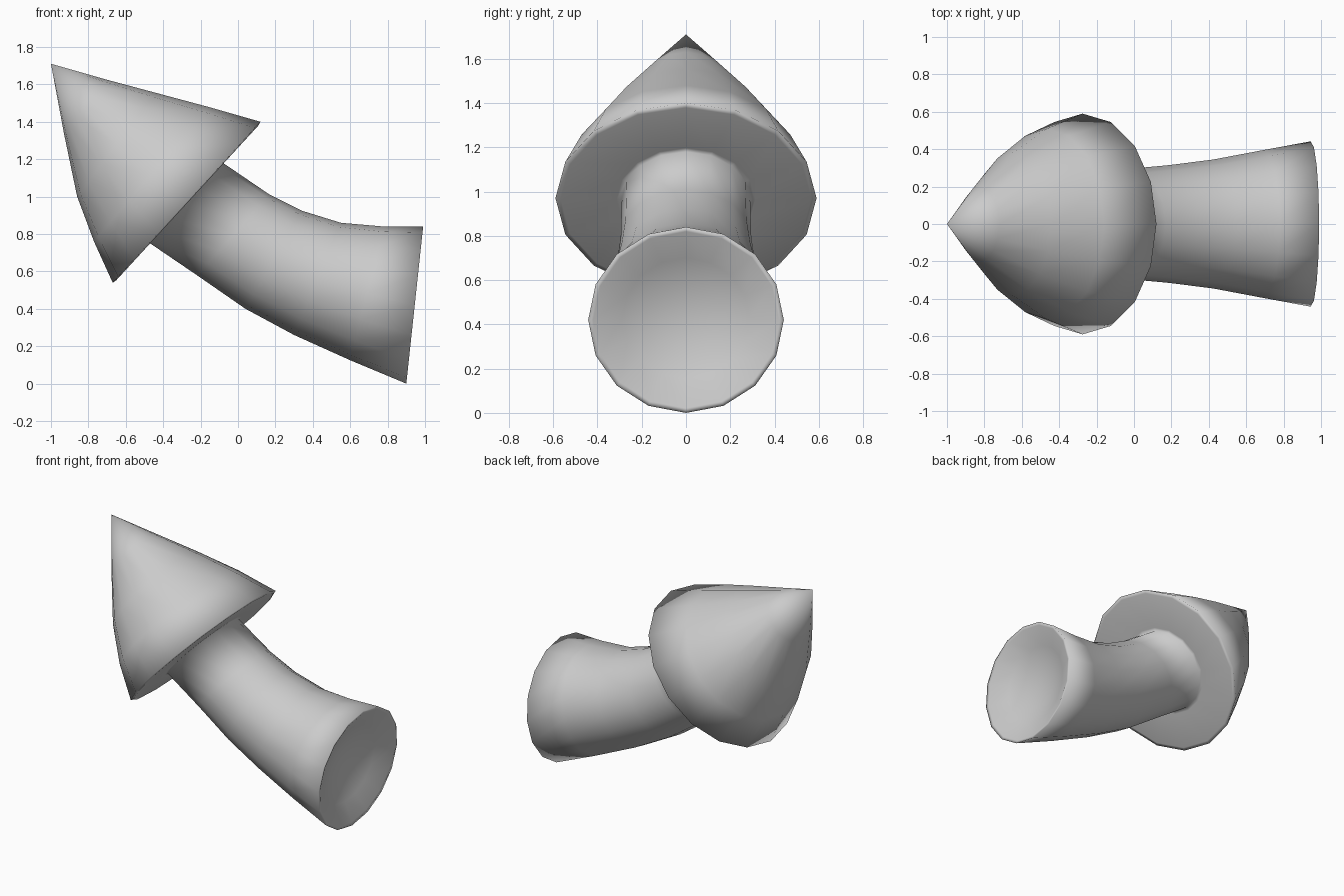
import bpy
import bmesh
import math
from mathutils import Vector

SIDES = 16

if "Cube" in bpy.data.objects:
    bpy.data.objects.remove(bpy.data.objects["Cube"], do_unlink=True)


def make_material(name, color):
    material = bpy.data.materials.new(name)
    material.use_nodes = True
    material.diffuse_color = color
    material.node_tree.nodes["Principled BSDF"].inputs["Base Color"].default_value = color
    return material


def section(top, bottom, half_width):
    """Elliptical section, given as its centre, upright half axis and side half axis."""
    top = Vector((top[0], 0, top[1]))
    bottom = Vector((bottom[0], 0, bottom[1]))
    return (top + bottom) / 2, (top - bottom) / 2, Vector((0, half_width, 0))


def scaled(base, factor, offset=Vector()):
    """Concentric copy of a section, optionally moved."""
    centre, upright, side = base
    return centre + offset, upright * factor, side * factor


def add_ring(bm, ring):
    centre, upright, side = ring
    angles = [math.tau * i / SIDES for i in range(SIDES)]
    return [bm.verts.new(centre + upright * math.cos(a) + side * math.sin(a)) for a in angles]


def loft(name, start, rings, end, material):
    """Skin the rings in order and close both ends with a point."""
    bm = bmesh.new()
    loops = [add_ring(bm, ring) for ring in rings]
    first, last = bm.verts.new(start), bm.verts.new(end)
    for i in range(SIDES):
        j = (i + 1) % SIDES
        bm.faces.new((first, loops[0][i], loops[0][j]))
        bm.faces.new((last, loops[-1][j], loops[-1][i]))
        for a, b in zip(loops, loops[1:]):
            bm.faces.new((a[i], b[i], b[j], a[j]))
    bmesh.ops.recalc_face_normals(bm, faces=bm.faces)
    for face in bm.faces:
        face.smooth = True
    mesh = bpy.data.meshes.new(name)
    bm.to_mesh(mesh)
    bm.free()
    mesh.materials.append(material)
    obj = bpy.data.objects.new(name, mesh)
    bpy.context.collection.objects.link(obj)
    return obj


# Arrow head: a cone leaning over, with a narrow rounded rim
tip = Vector((-1, 0, 1.71))
head = [
    section((-.72, 1.63), (-.93, 1.335), .2),
    section((-.44, 1.555), (-.86, 1), .38),
    section((-.16, 1.48), (-.77, .76), .51),
    section((.12, 1.4), (-.67, .54), .59),
]
head_rim = scaled(head[-1], .96, Vector((.004, 0, -.004)))

# Shaft: a bent tube that widens towards its end
shaft = [
    section((-.08, 1.18), (-.47, .75), .29),
    section((.17, 1.01), (-.22, .58), .295),
    section((.34, .925), (.04, .4), .315),
    section((.55, .86), (.3, .26), .345),
    section((.78, .84), (.6, .125), .395),
    section((.99, .84), (.9, 0), .442),
]
collar = scaled(shaft[0], 1.08)

# Hollowed end of the shaft
inward = shaft[-1][1].cross(shaft[-1][2]).normalized()
if inward.x > 0:
    inward.negate()
dish = [scaled(shaft[-1], size, inward * depth)
        for size, depth in ((.95, .004), (.65, .07), (.33, .11))]
dish_centre = shaft[-1][0] + inward * .125

grey = make_material("light_grey", (.6, .6, .6, 1))
loft("curved_arrow", tip, head + [head_rim, collar] + shaft + dish, dish_centre, grey)
